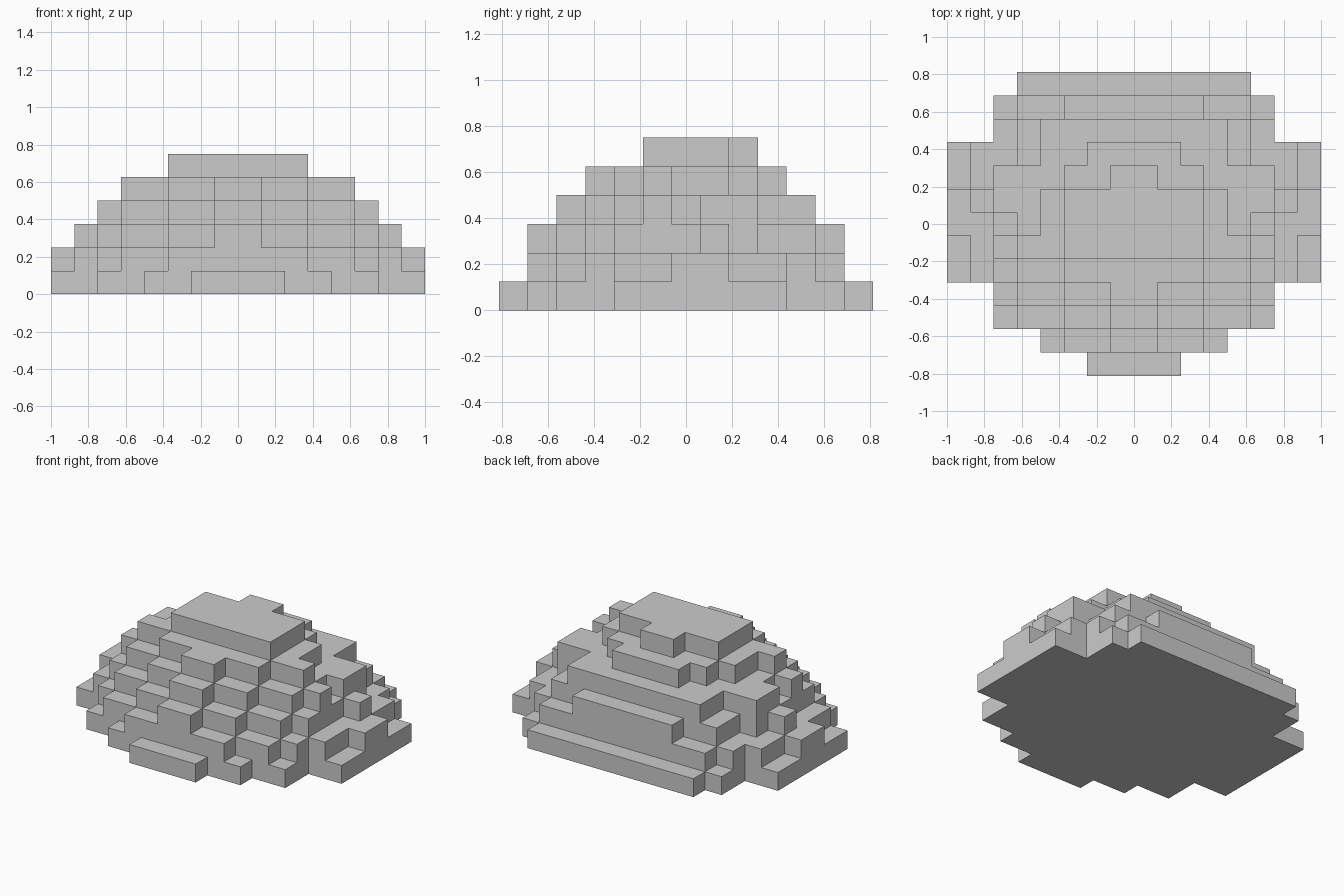
import bpy, bmesh

cube = bpy.data.objects.get("Cube")
if cube:
    bpy.data.objects.remove(cube)

CELL = 0.125
stone = bpy.data.materials.new("grey")
stone.use_nodes = True
stone.diffuse_color = (0.6, 0.6, 0.6, 1)
stone.node_tree.nodes["Principled BSDF"].inputs["Base Color"].default_value = (0.6, 0.6, 0.6, 1)


def terrace(name, level, first_row, halves):
    """Stepped symmetric slab; halves holds the half width of each row, front to back."""
    right = []
    for i, h in enumerate(halves):
        for row in (first_row + i, first_row + i + 1):
            right.append((h, row))
    # drop the points in the middle of straight runs
    pts = [p for i, p in enumerate(right)
           if not (0 < i < len(right) - 1 and
                   right[i - 1][0] == p[0] == right[i + 1][0])]
    outline = pts + [(-x, y) for x, y in reversed(pts)]
    bm = bmesh.new()
    base = bm.faces.new([bm.verts.new((x * CELL, (y - 6.5) * CELL, level * CELL))
                         for x, y in outline])
    top = bmesh.ops.extrude_face_region(bm, geom=[base], use_keep_orig=True)["geom"]
    bmesh.ops.translate(bm, vec=(0, 0, CELL),
                        verts=[v for v in top if isinstance(v, bmesh.types.BMVert)])
    bmesh.ops.recalc_face_normals(bm, faces=bm.faces)
    mesh = bpy.data.meshes.new(name)
    bm.to_mesh(mesh)
    bm.free()
    mesh.materials.append(stone)
    obj = bpy.data.objects.new(name, mesh)
    bpy.context.scene.collection.objects.link(obj)


# Terraces from the ground up
terrace("ground_terrace", 0, 0, [2, 4, 6, 6, 8, 8, 8, 8, 8, 8, 6, 6, 5])
terrace("lower_terrace", 1, 1, [3, 5, 6, 7, 7, 8, 8, 7, 7, 6, 5])
terrace("middle_terrace", 2, 1, [1, 3, 5, 6, 6, 6, 7, 6, 5, 5, 3])
terrace("upper_terrace", 3, 2, [1, 3, 5, 6, 5, 6, 6, 4, 4])
terrace("high_terrace", 4, 3, [1, 3, 5, 4, 4, 3, 2])
terrace("summit", 5, 5, [3, 3, 3, 1])
